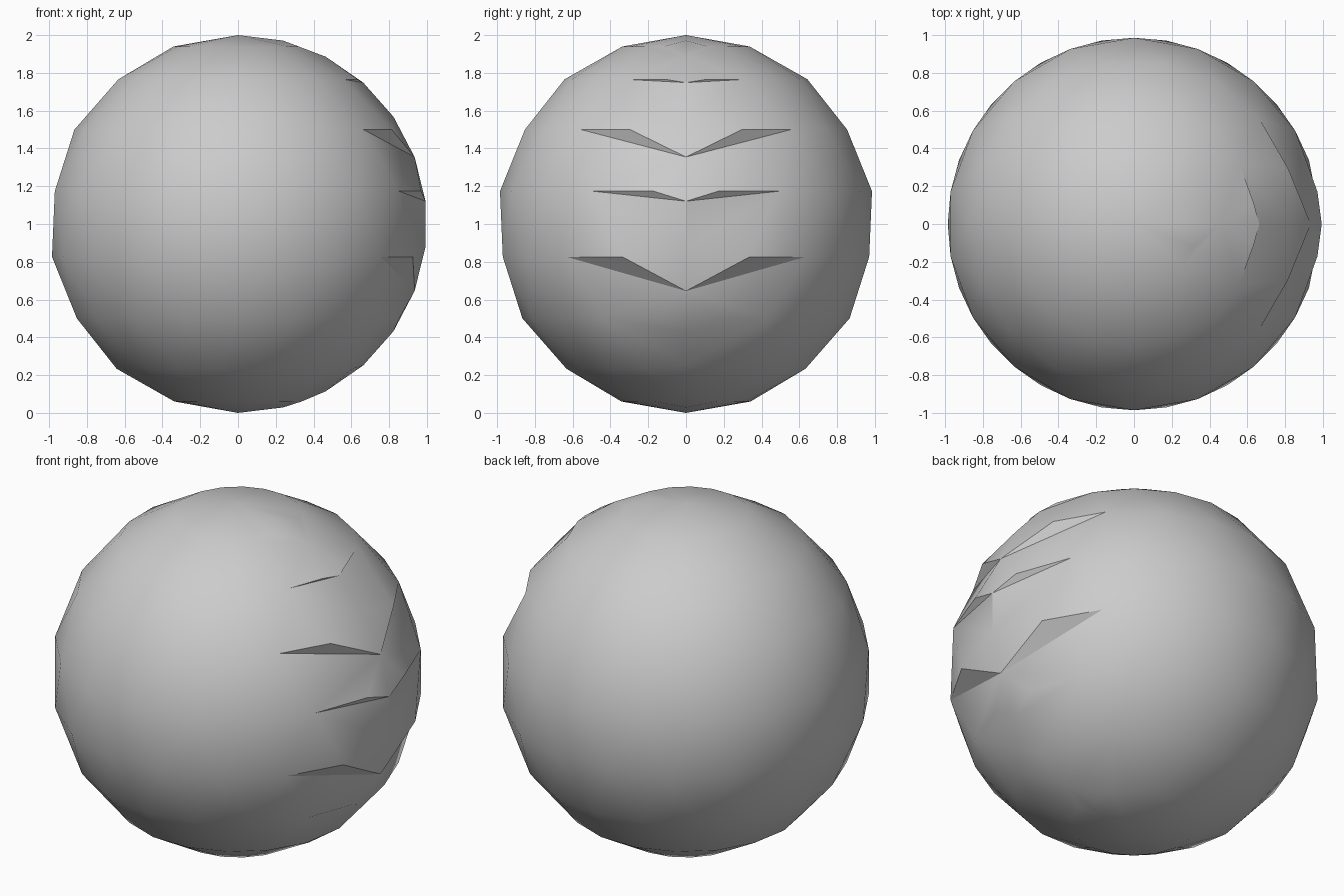
import bpy, bmesh, math

if "Cube" in bpy.data.objects:
    bpy.data.objects.remove(bpy.data.objects["Cube"])

RINGS, SEAM = 9, 13           # ring bands of the ball, finer bands along its seam
bm = bmesh.new()
cache = {}


def point(lon, lat):
    """Shared vertex on the unit ball; lat is measured down from the top."""
    key = (0 if lat < .01 or lat > 179.99 else round(lon) % 360, round(lat, 2))
    if key not in cache:
        u, v = math.radians(lon), math.radians(lat)
        cache[key] = bm.verts.new((math.sin(v) * math.cos(u),
                                   math.sin(v) * math.sin(u), 1 + math.cos(v)))
    return cache[key]


def tri(*pts):
    bm.faces.new([point(*p) for p in pts])


def both(*pts):
    """Triangle and its mirror image across the seam."""
    tri(*pts)
    tri(*[((360 - lon) % 360, lat) for lon, lat in reversed(pts)])


def seam(k):
    return (0, 180 * k / SEAM)


step = 180 / RINGS
# end caps around the two poles
for lon in range(20, 340, 20):
    tri((0, 0), (lon, step), (lon + 20, step))
for lon in range(30, 330, 20):
    tri((0, 180), (lon + 20, 180 - step), (lon, 180 - step))
both((0, 0), seam(1), (20, step))

# regular staggered bands
for i in range(1, RINGS - 1):
    hi, lo = i * step, (i + 1) * step
    odd = i % 2 == 1
    up = range(40, 321, 20) if odd else range(30, 331, 20)
    down = range(50, 311, 20) if odd else range(40, 321, 20)
    for lon in up:
        tri((lon, hi), (lon - 10, lo), (lon + 10, lo))
    for lon in down:
        tri((lon, lo), (lon + 10, hi), (lon - 10, hi))

# irregular strips joining the bands to the seam
for i in range(1, RINGS, 2):
    m = (3 * i + 1) // 2
    a1, a2 = (20, i * step), (40, i * step)
    b1, b2 = (10, (i + 1) * step), (30, (i + 1) * step)
    both(a1, seam(m - 1), seam(m))
    both(a2, a1, seam(m))
    both(a2, seam(m), b2)
    both(b2, seam(m), b1)
    both(b1, seam(m), seam(m + 1))
    both(b2, b1, seam(m + 1))
    both(b2, seam(m + 1), seam(m + 2))
    if i + 2 < RINGS:
        both(b2, seam(m + 2), (20, (i + 2) * step))

bmesh.ops.recalc_face_normals(bm, faces=bm.faces[:])
mesh = bpy.data.meshes.new("ball")
bm.to_mesh(mesh)
bm.free()
ball = bpy.data.objects.new("ball", mesh)
bpy.context.collection.objects.link(ball)

grey = bpy.data.materials.new("light grey")
grey.diffuse_color = (0.6, 0.6, 0.6, 1)
grey.use_nodes = True
grey.node_tree.nodes["Principled BSDF"].inputs["Base Color"].default_value = grey.diffuse_color
mesh.materials.append(grey)

bpy.context.view_layer.objects.active = ball
ball.select_set(True)
bpy.ops.object.shade_smooth_by_angle(angle=math.radians(30))
